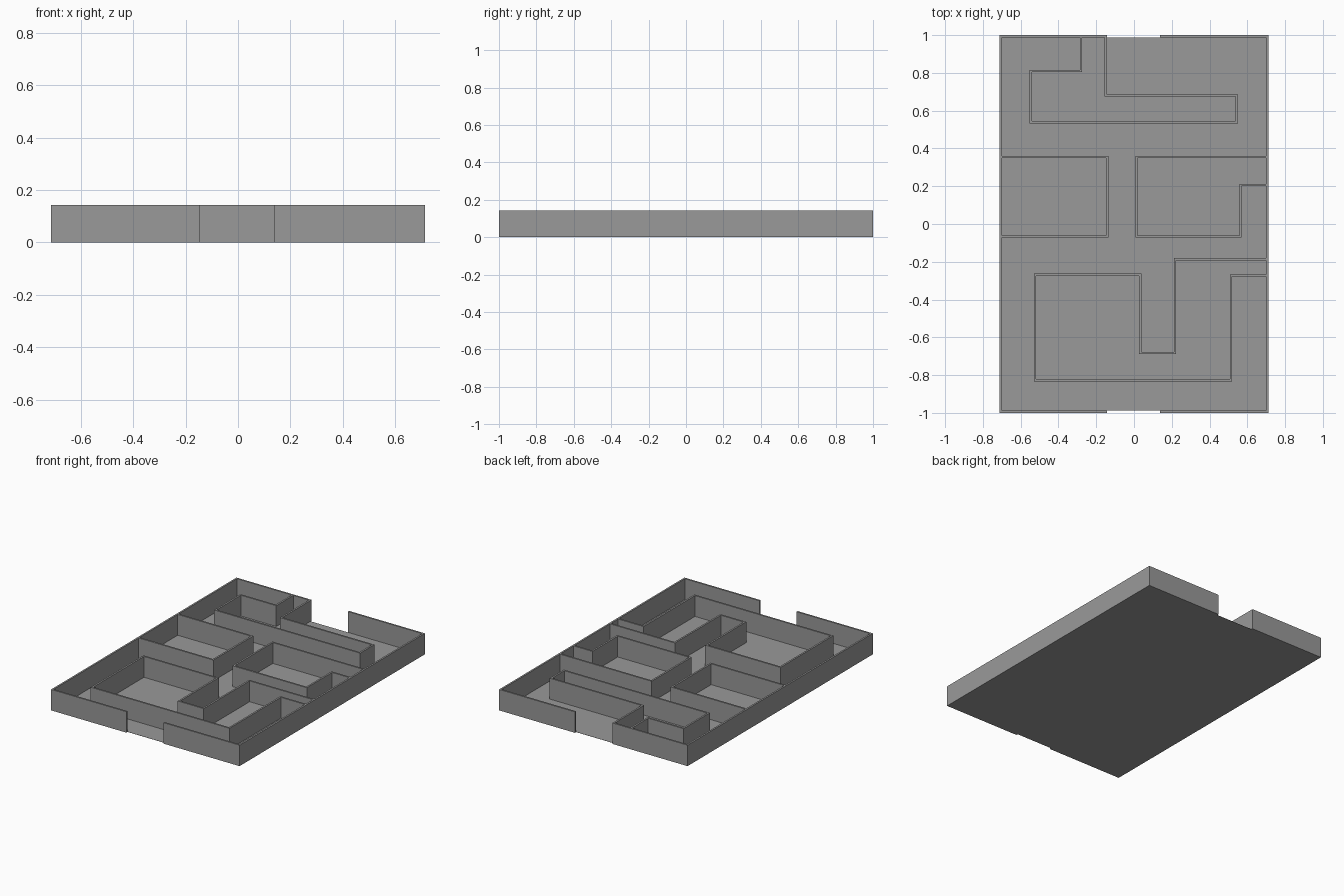
import bpy, bmesh
from mathutils import Vector

if "Cube" in bpy.data.objects:
    bpy.data.objects.remove(bpy.data.objects["Cube"])

H = 0.143      # wall height
T = 0.012      # wall thickness
X, Y = 0.706, 0.994   # perimeter centre lines

# Dark grey finish
grey = bpy.data.materials.new("dark_grey")
grey.diffuse_color = (0.32, 0.32, 0.32, 1)
grey.use_nodes = True
grey.node_tree.nodes["Principled BSDF"].inputs["Base Color"].default_value = grey.diffuse_color


def finish(name, bm):
    bmesh.ops.recalc_face_normals(bm, faces=bm.faces)
    mesh = bpy.data.meshes.new(name)
    bm.to_mesh(mesh)
    bm.free()
    mesh.materials.append(grey)
    obj = bpy.data.objects.new(name, mesh)
    bpy.context.collection.objects.link(obj)
    return obj


def wall(name, path):
    """Upright wall of constant thickness with mitred right-angle corners."""
    pts = [Vector(p) for p in path]
    dirs = [(b - a).normalized() for a, b in zip(pts, pts[1:])]
    normals = [Vector((-d.y, d.x)) for d in dirs]
    bm = bmesh.new()
    rows = []
    for i, p in enumerate(pts):
        if i == 0:
            off = normals[0]
        elif i == len(pts) - 1:
            off = normals[-1]
        else:
            off = normals[i - 1] + normals[i]
        off = off * T / 2
        rows.append([bm.verts.new((q.x, q.y, 0)) for q in (p - off, p + off)])
    faces = [bm.faces.new((a[0], b[0], b[1], a[1])) for a, b in zip(rows, rows[1:])]
    ext = bmesh.ops.extrude_face_region(bm, geom=faces, use_keep_orig=True)
    top = [v for v in ext["geom"] if isinstance(v, bmesh.types.BMVert)]
    bmesh.ops.translate(bm, verts=top, vec=(0, 0, H))
    return finish(name, bm)


# Very thin floor, just short of the end walls
bm = bmesh.new()
bmesh.ops.create_cube(bm, size=1)
bmesh.ops.scale(bm, verts=bm.verts, vec=(2 * X, 1.976, 0.001))
bmesh.ops.translate(bm, verts=bm.verts, vec=(0, 0, 0.0005))
finish("floor", bm)

# Perimeter halves, leaving a doorway at the front and the back
for side, s, gap in (("left", -1, 0.144), ("right", 1, 0.138)):
    wall(f"outer_wall_{side}",
         [(s * gap, -Y), (s * X, -Y), (s * X, Y), (s * gap, Y)])

# Inner maze walls
wall("back_maze_wall", [(-0.28, Y), (-0.28, 0.81), (-0.547, 0.81), (-0.547, 0.538),
                        (0.544, 0.538), (0.544, 0.68), (-0.15, 0.68), (-0.15, Y)])
wall("left_room_wall", [(-X, 0.355), (-0.142, 0.355), (-0.142, -0.066), (-X, -0.066)])
wall("right_room_wall", [(X, 0.355), (0.013, 0.355), (0.013, -0.066),
                         (0.564, -0.066), (0.564, 0.207), (X, 0.207)])
wall("front_maze_wall", [(X, -0.187), (0.217, -0.187), (0.217, -0.683), (0.033, -0.683),
                         (0.033, -0.269), (-0.524, -0.269), (-0.524, -0.827),
                         (0.513, -0.827), (0.513, -0.273), (X, -0.273)])
